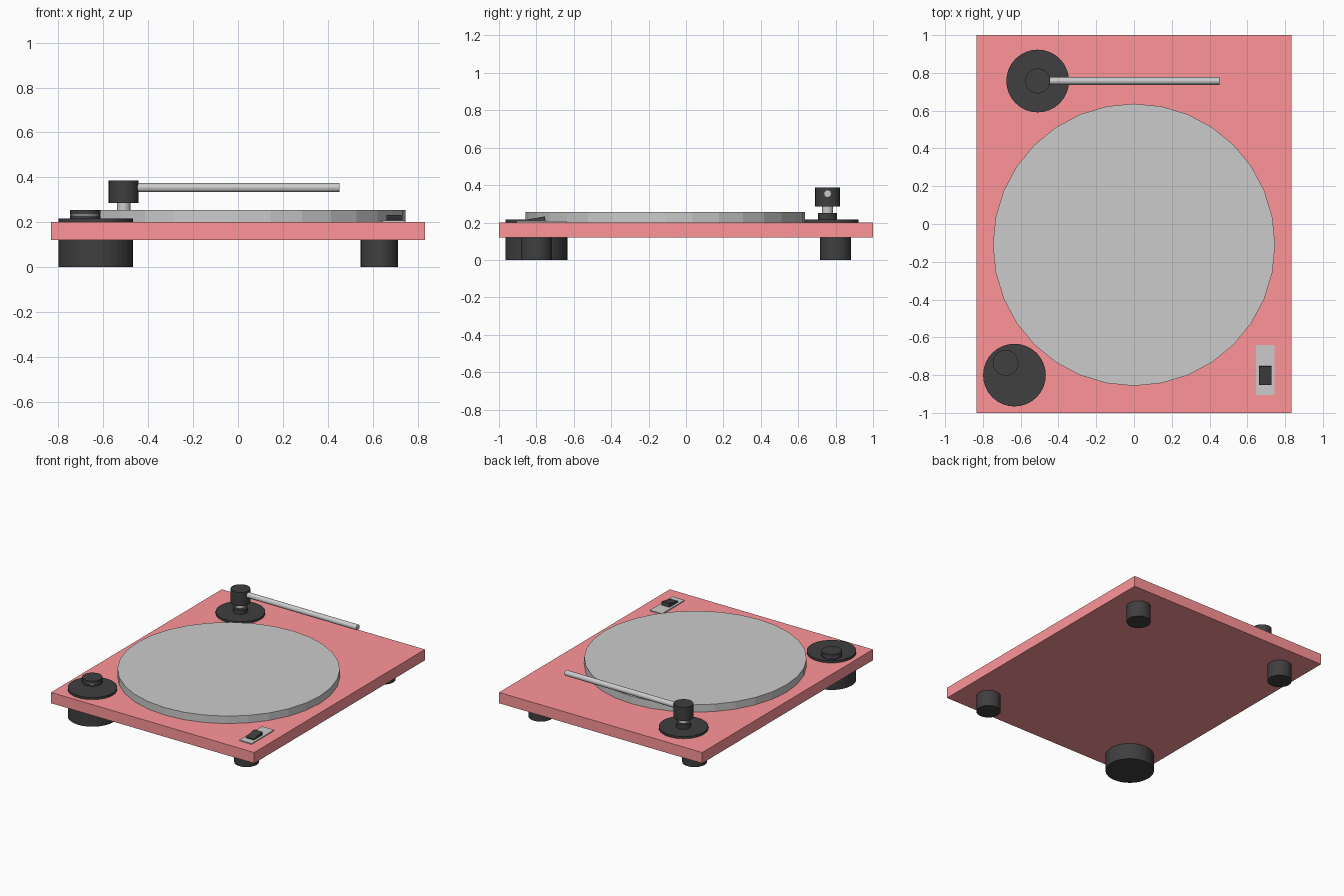
import bpy, bmesh, math
from mathutils import Matrix

if "Cube" in bpy.data.objects:
    bpy.data.objects.remove(bpy.data.objects["Cube"])


def material(name, rgb):
    m = bpy.data.materials.new(name)
    m.diffuse_color = (*rgb, 1)
    m.use_nodes = True
    m.node_tree.nodes["Principled BSDF"].inputs["Base Color"].default_value = m.diffuse_color
    return m


RED = material("red_lacquer", (1.0, 0.3, 0.32))
BLACK = material("black_plastic", (0.05, 0.05, 0.05))


def finish(name, bm, mat):
    mesh = bpy.data.meshes.new(name)
    bm.to_mesh(mesh)
    bm.free()
    obj = bpy.data.objects.new(name, mesh)
    bpy.context.collection.objects.link(obj)
    if mat:
        mesh.materials.append(mat)
    return obj


def box(name, lo, hi, mat=None):
    size = [b - a for a, b in zip(lo, hi)]
    centre = [(a + b) / 2 for a, b in zip(lo, hi)]
    bm = bmesh.new()
    bmesh.ops.create_cube(bm, size=1, matrix=Matrix.Diagonal((*size, 1)))
    obj = finish(name, bm, mat)
    obj.location = centre
    return obj


def cylinder(name, xy, r, z0, z1, mat=None, sides=32):
    bm = bmesh.new()
    bmesh.ops.create_cone(bm, cap_ends=True, segments=sides,
                          radius1=r, radius2=r, depth=z1 - z0)
    obj = finish(name, bm, mat)
    obj.location = (*xy, (z0 + z1) / 2)
    return obj


# Plinth and platter
box("plinth", (-0.833, -1, 0.12), (0.833, 1, 0.2), RED)
cylinder("platter", (0, -0.11), 0.747, 0.2, 0.255)

# Three feet; the motor can takes the fourth corner
for name, xy in (("front_right_foot", (0.63, -0.8)),
                 ("back_right_foot", (0.63, 0.8)),
                 ("back_left_foot", (-0.63, 0.8))):
    cylinder(name, xy, 0.083, 0, 0.12, BLACK)

# Motor with its top flange and drive pulley
motor = (-0.633, -0.8)
pulley = (-0.68, -0.735)
cylinder("motor_can", motor, 0.166, 0, 0.12, BLACK)
cylinder("motor_flange", motor, 0.166, 0.2, 0.216, BLACK)
cylinder("pulley_base", pulley, 0.068, 0.21, 0.229, BLACK)
cylinder("pulley_groove", pulley, 0.064, 0.229, 0.235)
cylinder("pulley_cap", pulley, 0.068, 0.235, 0.255, BLACK)

# Tonearm: base disc, collar, pivot post, head and tube
pivot = (-0.51, 0.757)
cylinder("tonearm_base", pivot, 0.166, 0.2, 0.216, BLACK)
cylinder("tonearm_collar", pivot, 0.05, 0.21, 0.25, BLACK)
cylinder("tonearm_post", pivot, 0.03, 0.25, 0.287)
cylinder("tonearm_head", pivot, 0.066, 0.285, 0.386, BLACK)
tube = cylinder("tonearm_tube", (0, 0.757), 0.02, 0, 0.9)
tube.location = (0.003, 0.757, 0.354)
tube.rotation_euler.y = math.pi / 2

# Power switch: plate and tilted rocker
box("switch_plate", (0.645, -0.905, 0.2), (0.745, -0.64, 0.207))
rocker = box("switch_rocker", (0.662, -0.852, 0.198), (0.728, -0.752, 0.224), BLACK)
rocker.rotation_euler.x = math.radians(10)
